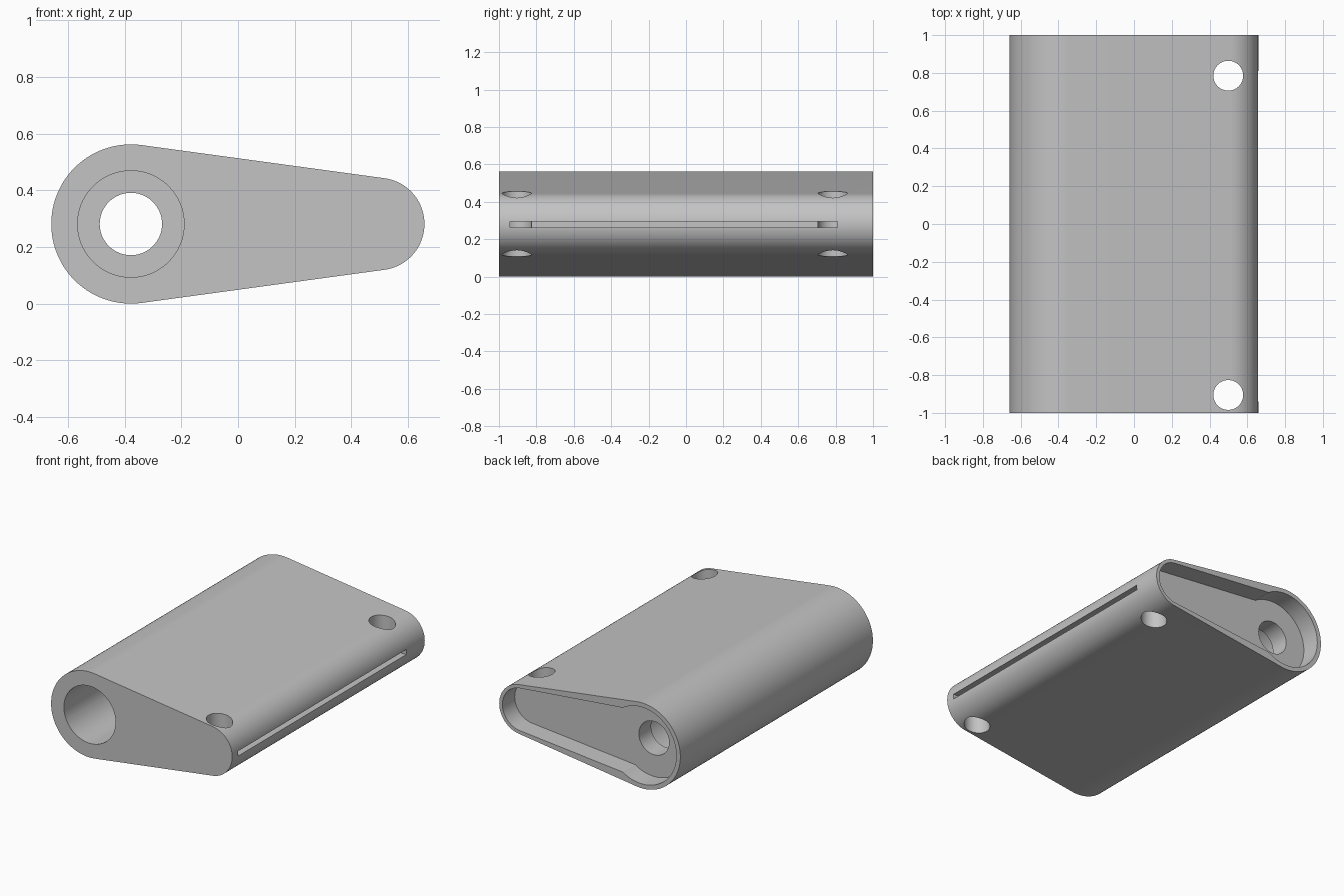
import bpy, bmesh
from math import radians, cos, sin

old = bpy.data.objects.get("Cube")
if old:
    bpy.data.objects.remove(old, do_unlink=True)

MID_Z = 0.281           # height of both end axes
BIG_X, SMALL_X = -0.378, 0.495

grey = bpy.data.materials.new("plain grey")
grey.use_nodes = True
colour = (0.55, 0.55, 0.55, 1)
grey.diffuse_color = colour
grey.node_tree.nodes["Principled BSDF"].inputs["Base Color"].default_value = colour


def arc(cx, r, start, end, steps):
    """Points on an arc in the xz plane, angles in degrees."""
    angles = [radians(start + (end - start) * i / steps) for i in range(steps + 1)]
    return [(cx + r * cos(a), MID_Z + r * sin(a)) for a in angles]


def teardrop(r_big, open_big, r_small, open_small):
    """Large arc joined by straight flanks to a small arc."""
    return (arc(BIG_X, r_big, open_big, 360 - open_big, 56)
            + arc(SMALL_X, r_small, -open_small, open_small, 40))


def circle(r):
    return arc(BIG_X, r, 0, 360, 64)[:-1]


def prism(name, outline, y0, y1):
    """Extrude an xz outline from y0 to y1."""
    bm = bmesh.new()
    face = bm.faces.new([bm.verts.new((x, y0, z)) for x, z in outline])
    new = bmesh.ops.extrude_face_region(bm, geom=[face])["geom"]
    verts = [v for v in new if isinstance(v, bmesh.types.BMVert)]
    bmesh.ops.translate(bm, vec=(0, y1 - y0, 0), verts=verts)
    bmesh.ops.recalc_face_normals(bm, faces=bm.faces)
    mesh = bpy.data.meshes.new(name)
    bm.to_mesh(mesh)
    bm.free()
    mesh.materials.append(grey)
    obj = bpy.data.objects.new(name, mesh)
    bpy.context.collection.objects.link(obj)
    return obj


def cut(target, cutter):
    """Subtract the cutter from the target and discard it."""
    cutter.hide_render = True
    mod = target.modifiers.new("cut", 'BOOLEAN')
    mod.operation = 'DIFFERENCE'
    mod.solver = 'EXACT'
    mod.object = cutter
    bpy.context.view_layer.objects.active = target
    bpy.ops.object.modifier_apply(modifier=mod.name)
    bpy.data.objects.remove(cutter, do_unlink=True)


# Tapered body
body = prism("tapered_body", teardrop(0.281, 82.25, 0.163, 82.25), -1, 1)

# Long front bore, narrow back bore and shallow back recess
cut(body, prism("front_bore", circle(0.188), -1.1, 0.745))
cut(body, prism("back_bore", circle(0.11), 0.6, 1.1))
cut(body, prism("back_recess", teardrop(0.252, 57, 0.14, 84.5), 0.872, 1.1))

# Slot along the small end
slot = [(0.5, 0.262), (0.8, 0.262), (0.8, 0.295), (0.5, 0.295)]
cut(body, prism("edge_slot", slot, -0.94, 0.81))

# Upright holes through the small end
for y in (-0.905, 0.785):
    bpy.ops.mesh.primitive_cylinder_add(vertices=48, radius=0.079, depth=1,
                                        location=(0.499, y, MID_Z))
    cut(body, bpy.context.object)

# Smooth curves, sharp rims
bpy.ops.object.select_all(action='DESELECT')
body.select_set(True)
bpy.context.view_layer.objects.active = body
bpy.ops.object.shade_smooth_by_angle(angle=radians(25))
